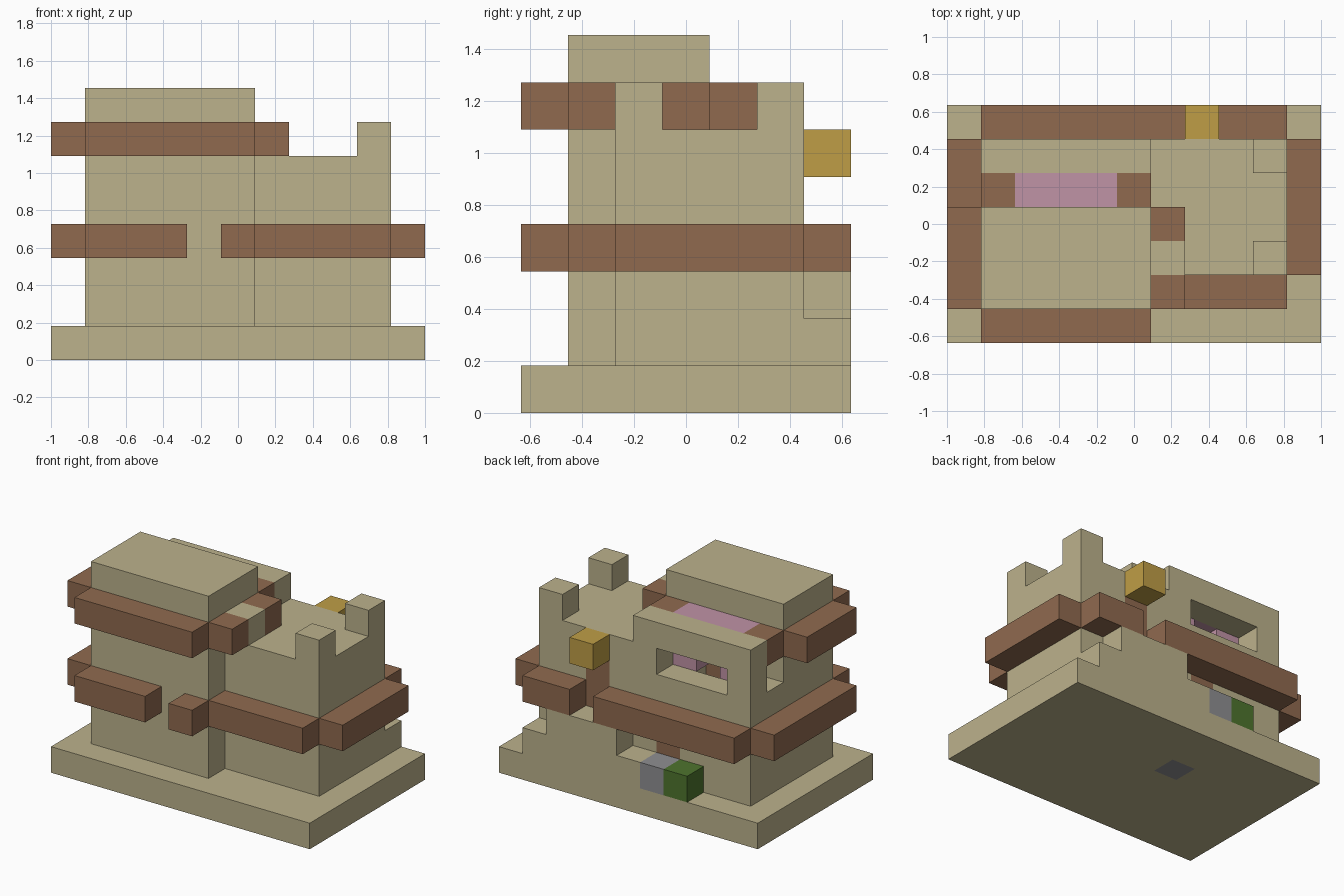
import bpy, bmesh
from mathutils import Vector

cube = bpy.data.objects.get("Cube")
if cube:
    bpy.data.objects.remove(cube, do_unlink=True)

U = 2 / 11                       # edge of one block
ORIGIN = Vector((-1, -3.5 * U, 0))


def linear(c):
    c /= 255
    return c / 12.92 if c <= 0.04045 else ((c + 0.055) / 1.055) ** 2.4


def material(name, *rgb):
    mat = bpy.data.materials.new(name)
    color = [linear(c) for c in rgb] + [1]
    mat.diffuse_color = color
    mat.use_nodes = True
    bsdf = next(n for n in mat.node_tree.nodes if n.type == 'BSDF_PRINCIPLED')
    bsdf.inputs["Base Color"].default_value = color
    bsdf.inputs["Roughness"].default_value = 0.9
    return mat


SAND = material("sandstone", 188, 178, 140)
WOOD = material("brown_wood", 144, 106, 79)
GOLD = material("lamp_gold", 191, 158, 70)
PINK = material("pink_cloth", 192, 147, 166)
GREY = material("grey_stone", 143, 143, 146)
LEAF = material("leaf_green", 78, 116, 46)

cells = {}                       # block position -> part name
part_material = {}


def fill(part, mat, xs, ys, zs):
    """Fill inclusive block ranges; a part of None carves them out."""
    span = lambda r: range(r[0], r[1] + 1) if isinstance(r, tuple) else (r,)
    if part:
        part_material[part] = mat
    for x in span(xs):
        for y in span(ys):
            for z in span(zs):
                if part:
                    cells[x, y, z] = part
                else:
                    cells.pop((x, y, z), None)


# Base and the two hollow building halves
fill("base", SAND, (0, 10), (0, 6), 0)
fill("base_stone", GREY, 4, 4, 0)
fill("tall_house", SAND, (1, 5), (1, 5), (1, 6))
fill("low_house", SAND, (6, 9), (2, 5), (1, 5))
fill(None, None, (2, 4), (2, 4), (1, 6))
fill(None, None, (6, 8), (3, 4), (1, 4))
fill("roof", SAND, (1, 5), (1, 3), 7)
for y in (2, 5):
    fill("corner_turrets", SAND, 9, y, 6)

# Window openings
fill(None, None, (2, 4), 5, 5)
fill(None, None, 1, 4, 5)

# Curtain with a wooden rail
fill("curtain_rail", WOOD, 1, 4, 6)
fill("curtain_rail", WOOD, 5, 4, 6)
fill("curtain", PINK, (2, 4), 4, 6)
for x in (2, 4):
    fill("curtain", PINK, x, 4, 5)
fill("cupboard", WOOD, 4, 2, (3, 4))

# Lower beam belt
fill("lower_front_beam", WOOD, (1, 3), 0, 3)
fill("beam_end", WOOD, 5, 0, 3)
fill("lower_step_beam", WOOD, (6, 9), 1, 3)
fill("lower_left_beam", WOOD, 10, (2, 5), 3)
fill("lower_right_beam", WOOD, 0, (1, 5), 3)
fill("lower_back_beam", WOOD, (1, 6), 6, 3)
fill("lower_back_beam_short", WOOD, (8, 9), 6, 3)

# Upper beam belt
fill("upper_front_beam", WOOD, (1, 5), 0, 6)
fill("upper_right_beam", WOOD, 0, (1, 3), 6)
for y in (1, 3):
    fill("upper_left_beam_ends", WOOD, 6, y, 6)
fill("upper_left_ledge", SAND, 6, 2, 6)

# Back stairs, doors, lamp and porch
fill("stairs", SAND, (5, 9), 6, 1)
fill("stairs", SAND, (6, 8), 6, 2)
fill("upper_door", WOOD, 7, 5, (3, 4))
fill("lower_door", WOOD, 4, 5, (1, 2))
fill("lamp", GOLD, 7, 6, 5)
fill("doorstep", GREY, 4, 6, 1)
fill("bush", LEAF, 3, 6, 1)


def build(part):
    """Make one clean mesh from the exposed sides of a part's blocks."""
    bm = bmesh.new()
    for pos, owner in cells.items():
        if owner != part:
            continue
        center = Vector(pos) + Vector((0.5, 0.5, 0.5))
        for axis in range(3):
            for sign in (-1, 1):
                normal = Vector((0, 0, 0))
                normal[axis] = sign
                if tuple(int(a + b) for a, b in zip(pos, normal)) in cells:
                    continue
                a = Vector((0, 0, 0))
                a[(axis + 1) % 3] = 0.5
                b = normal.cross(a)
                mid = center + normal / 2
                corners = (mid - a - b, mid + a - b, mid + a + b, mid - a + b)
                bm.faces.new([bm.verts.new(ORIGIN + c * U) for c in corners])
    bmesh.ops.remove_doubles(bm, verts=bm.verts[:], dist=U / 100)
    bmesh.ops.dissolve_limit(bm, angle_limit=0.02, verts=bm.verts[:],
                             edges=bm.edges[:])
    mesh = bpy.data.meshes.new(part)
    bm.to_mesh(mesh)
    bm.free()
    mesh.materials.append(part_material[part])
    bpy.context.collection.objects.link(bpy.data.objects.new(part, mesh))


for part in part_material:
    build(part)
